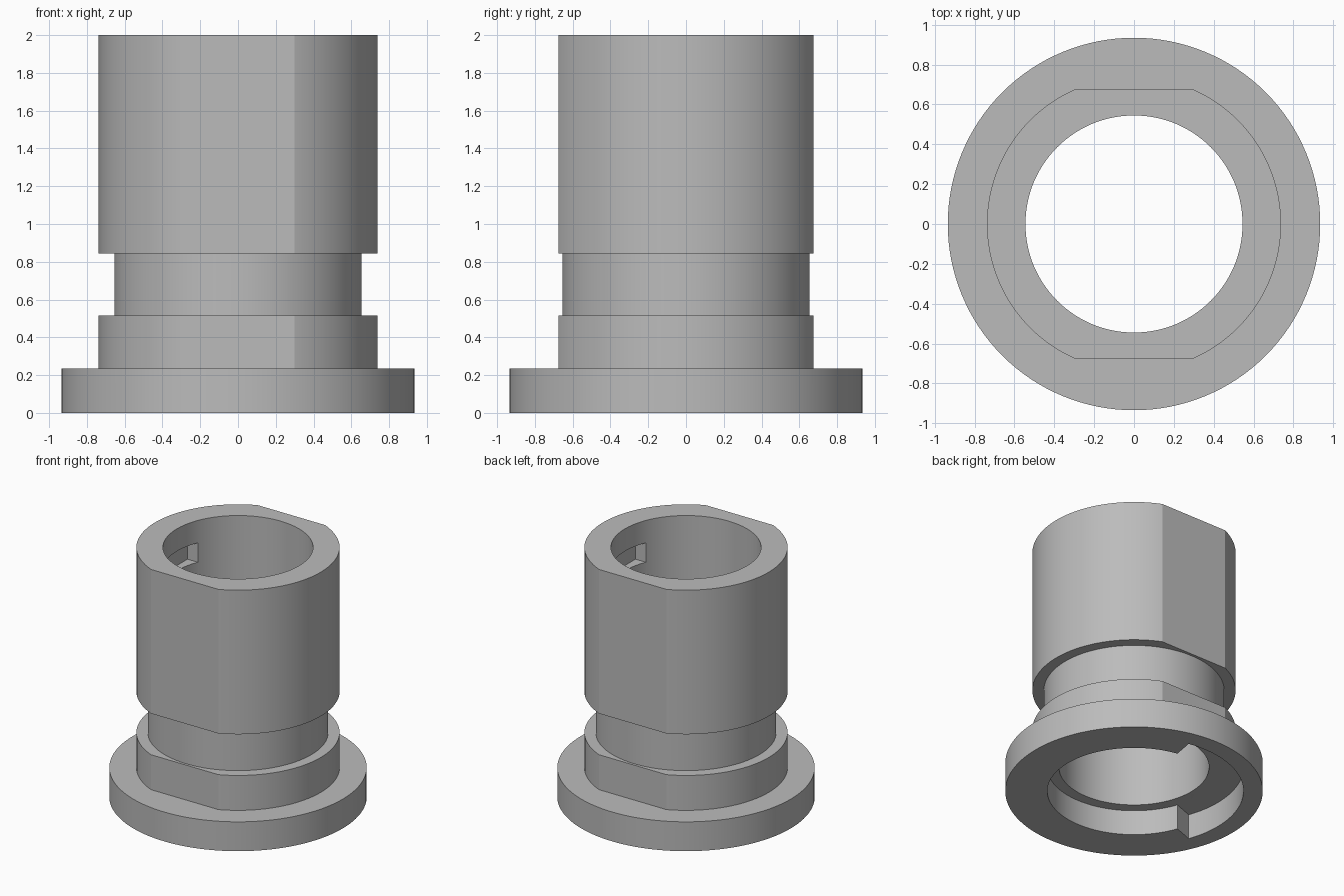
import bpy, bmesh, math
from mathutils import Vector

cube = bpy.data.objects.get("Cube")
if cube:
    bpy.data.objects.remove(cube, do_unlink=True)

SEGMENTS = 128
FLANGE_TOP, RECESS_TOP, HEIGHT = 0.235, 0.2, 2.0
FLANGE_R, BODY_R, NECK_R, BORE_R, RECESS_R = 0.935, 0.738, 0.655, 0.545, 0.63

grey = bpy.data.materials.new("plain grey")
grey.use_nodes = True
grey.diffuse_color = (0.5, 0.5, 0.5, 1)
grey.node_tree.nodes["Principled BSDF"].inputs["Base Color"].default_value = (0.5, 0.5, 0.5, 1)


def finish(bm, name):
    bmesh.ops.recalc_face_normals(bm, faces=bm.faces)
    mesh = bpy.data.meshes.new(name)
    bm.to_mesh(mesh)
    bm.free()
    mesh.materials.append(grey)
    obj = bpy.data.objects.new(name, mesh)
    bpy.context.collection.objects.link(obj)
    return obj


def lathe(name, profile):
    """Revolve a closed (radius, z) profile around z."""
    bm = bmesh.new()
    verts = [bm.verts.new((r, 0, z)) for r, z in profile]
    edges = [bm.edges.new((v, verts[i - 1])) for i, v in enumerate(verts)]
    bmesh.ops.spin(bm, geom=verts + edges, cent=(0, 0, 0), axis=(0, 0, 1),
                   angle=math.tau, steps=SEGMENTS, use_merge=True)
    bmesh.ops.remove_doubles(bm, verts=bm.verts, dist=1e-5)
    return finish(bm, name)


def prism(name, outline, z0, z1):
    """Extrude an (x, y) outline upwards."""
    bm = bmesh.new()
    face = bm.faces.new([bm.verts.new((x, y, z0)) for x, y in outline])
    top = bmesh.ops.extrude_face_region(bm, geom=[face])["geom"]
    bmesh.ops.translate(bm, vec=Vector((0, 0, z1 - z0)),
                        verts=[v for v in top if isinstance(v, bmesh.types.BMVert)])
    return finish(bm, name)


def box(name, x0, x1, y0, y1, z0, z1):
    return prism(name, [(x0, y0), (x1, y0), (x1, y1), (x0, y1)], z0, z1)


def arc(radius, start, end, steps):
    angles = [math.radians(start + (end - start) * i / steps) for i in range(steps + 1)]
    return [(radius * math.cos(a), radius * math.sin(a)) for a in angles]


# Flanged sleeve with neck groove, bore and bottom recess
sleeve = lathe("flanged_sleeve", [
    (RECESS_R, 0), (FLANGE_R, 0), (FLANGE_R, FLANGE_TOP), (BODY_R, FLANGE_TOP),
    (BODY_R, 0.515), (NECK_R, 0.515), (NECK_R, 0.845), (BODY_R, 0.845),
    (BODY_R, HEIGHT), (BORE_R, HEIGHT), (BORE_R, RECESS_TOP), (RECESS_R, RECESS_TOP)])

cutters = [
    # Flats on the front and back of the body
    box("front_flat_cutter", -1, 1, -1, -0.675, FLANGE_TOP, 2.2),
    box("back_flat_cutter", -1, 1, 0.675, 1, FLANGE_TOP, 2.2),
    # Pair of pockets inside the bore near the top
    box("pocket_cutter", -0.595, 0.595, -0.21, 0.21, 1.665, 1.82),
    # Wider sector of the bottom recess
    prism("recess_sector_cutter", arc(0.795, 80, 200, 48) + arc(0.59, 200, 80, 48),
          -0.1, RECESS_TOP),
]

bpy.context.view_layer.objects.active = sleeve
for cutter in cutters:
    cutter.hide_render = True
    mod = sleeve.modifiers.new(cutter.name, "BOOLEAN")
    mod.operation = "DIFFERENCE"
    mod.solver = "EXACT"
    mod.object = cutter
    bpy.ops.object.modifier_apply(modifier=mod.name)
    bpy.data.objects.remove(cutter, do_unlink=True)

# Smooth round walls, crisp edges
bpy.ops.object.select_all(action="DESELECT")
sleeve.select_set(True)
bpy.ops.object.shade_smooth_by_angle(angle=math.radians(20))
